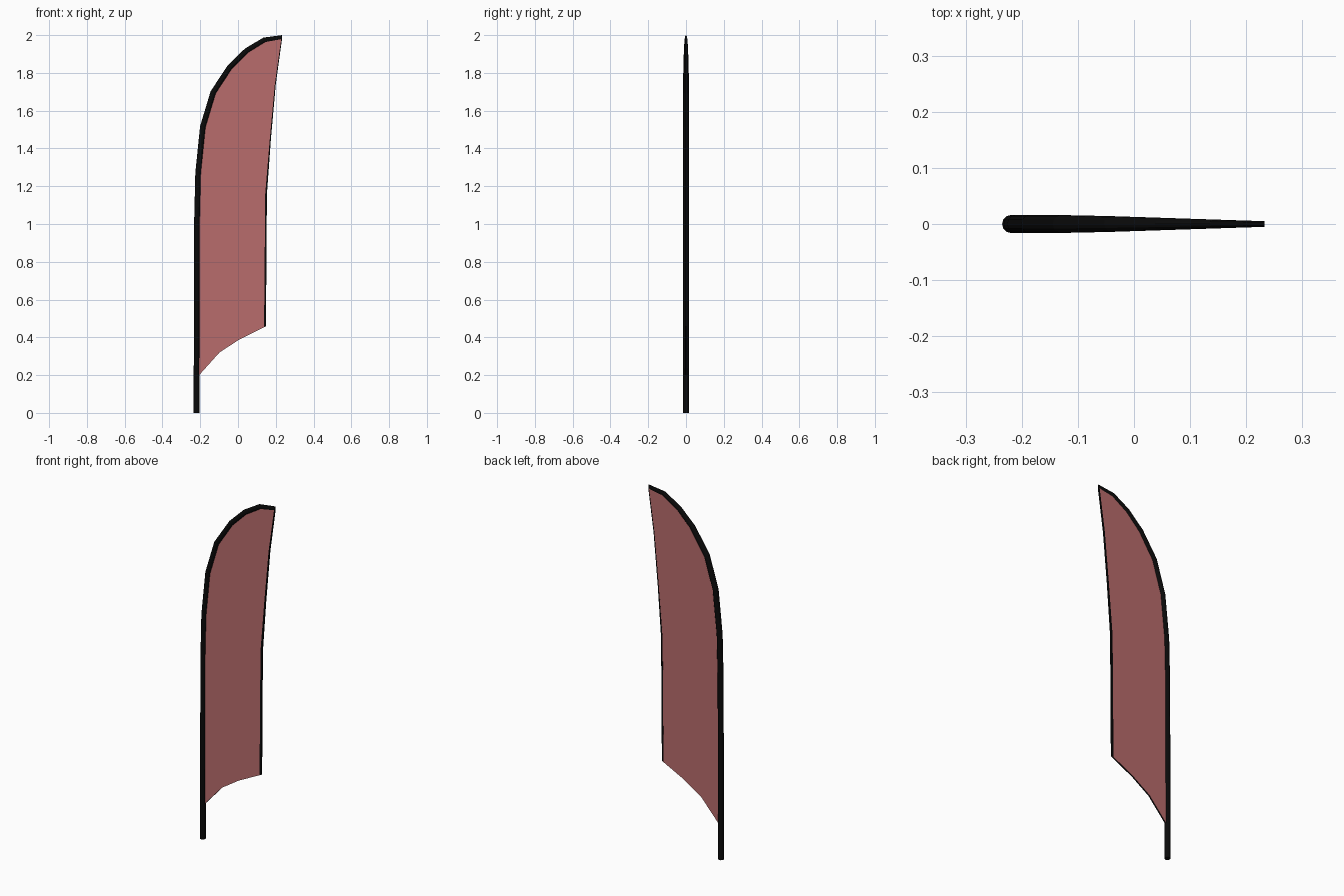
import bpy, bmesh, math
from mathutils import Vector

if "Cube" in bpy.data.objects:
    bpy.data.objects.remove(bpy.data.objects["Cube"])


def material(name, rgb):
    m = bpy.data.materials.new(name)
    m.diffuse_color = (*rgb, 1)
    m.use_nodes = True
    m.node_tree.nodes["Principled BSDF"].inputs["Base Color"].default_value = m.diffuse_color
    return m


BLACK = material("black", (0.003, 0.003, 0.003))
RED = material("dusty red", (0.48, 0.15, 0.15))


def finish(bm, name, mats):
    bmesh.ops.recalc_face_normals(bm, faces=bm.faces)
    mesh = bpy.data.meshes.new(name)
    bm.to_mesh(mesh)
    bm.free()
    for m in mats:
        mesh.materials.append(m)
    ob = bpy.data.objects.new(name, mesh)
    bpy.context.collection.objects.link(ob)
    return ob


def plate(name, outline, half, mats):
    """Flat panel in the xz plane; rim faces take the last material."""
    bm = bmesh.new()
    face = bm.faces.new([bm.verts.new((x, -half, z)) for x, z in outline])
    out = bmesh.ops.extrude_face_region(bm, geom=[face])
    verts = [v for v in out["geom"] if isinstance(v, bmesh.types.BMVert)]
    bmesh.ops.translate(bm, verts=verts, vec=(0, 2 * half, 0))
    bm.normal_update()
    for f in bm.faces:
        f.material_index = 0 if abs(f.normal.y) > 0.5 else len(mats) - 1
    bmesh.ops.triangulate(bm, faces=[f for f in bm.faces if len(f.verts) > 4])
    return finish(bm, name, mats)


# Pole: bent path with a section that flattens towards the tip
path = [(-0.22, 0), (-0.217, 1.02), (-0.211, 1.27), (-0.186, 1.515),
        (-0.131, 1.697), (-0.042, 1.832), (0.046, 1.918),
        (0.139, 1.974), (0.233, 1.987)]
SIDES = 12
bm = bmesh.new()
rings = []
for i, (x, z) in enumerate(path):
    a = Vector(path[max(i - 1, 0)])
    b = Vector(path[min(i + 1, len(path) - 1)])
    t = (b - a).normalized()
    if i == len(path) - 1:
        t = Vector((1, 0))
    taper = max(0, (x + 0.1) / 0.333)
    r_plane = 0.015 - 0.002 * taper
    r_y = 0.016 - 0.011 * taper
    ring = []
    for k in range(SIDES):
        ang = 2 * math.pi * k / SIDES
        c, s = math.cos(ang) * r_plane, math.sin(ang) * r_y
        ring.append(bm.verts.new((x - t.y * c, s, z + t.x * c)))
    rings.append(ring)
for r0, r1 in zip(rings, rings[1:]):
    for k in range(SIDES):
        n = (k + 1) % SIDES
        bm.faces.new((r0[k], r0[n], r1[n], r1[k]))
bm.faces.new(rings[0])
bm.faces.new(rings[-1])
finish(bm, "pole", [BLACK])

# Cloth panel between the pole and the free edge
free_edge = [(0.231, 1.98), (0.198, 1.74), (0.172, 1.447),
             (0.151, 1.157), (0.146, 0.458)]
bottom = [(0.008, 0.389), (-0.098, 0.32), (-0.219, 0.185)]
plate("flag_cloth", path[1:-1] + free_edge + bottom, 0.004, [RED, BLACK])

# Narrow dark hem along the free edge, wider towards the bottom
widths = [0.002, 0.003, 0.004, 0.007, 0.008]
inner = [(x - w, z) for (x, z), w in zip(free_edge, widths)]
outer = [(x + 0.002, z) for x, z in free_edge]
plate("edge_hem", outer + inner[::-1], 0.0046, [BLACK])
